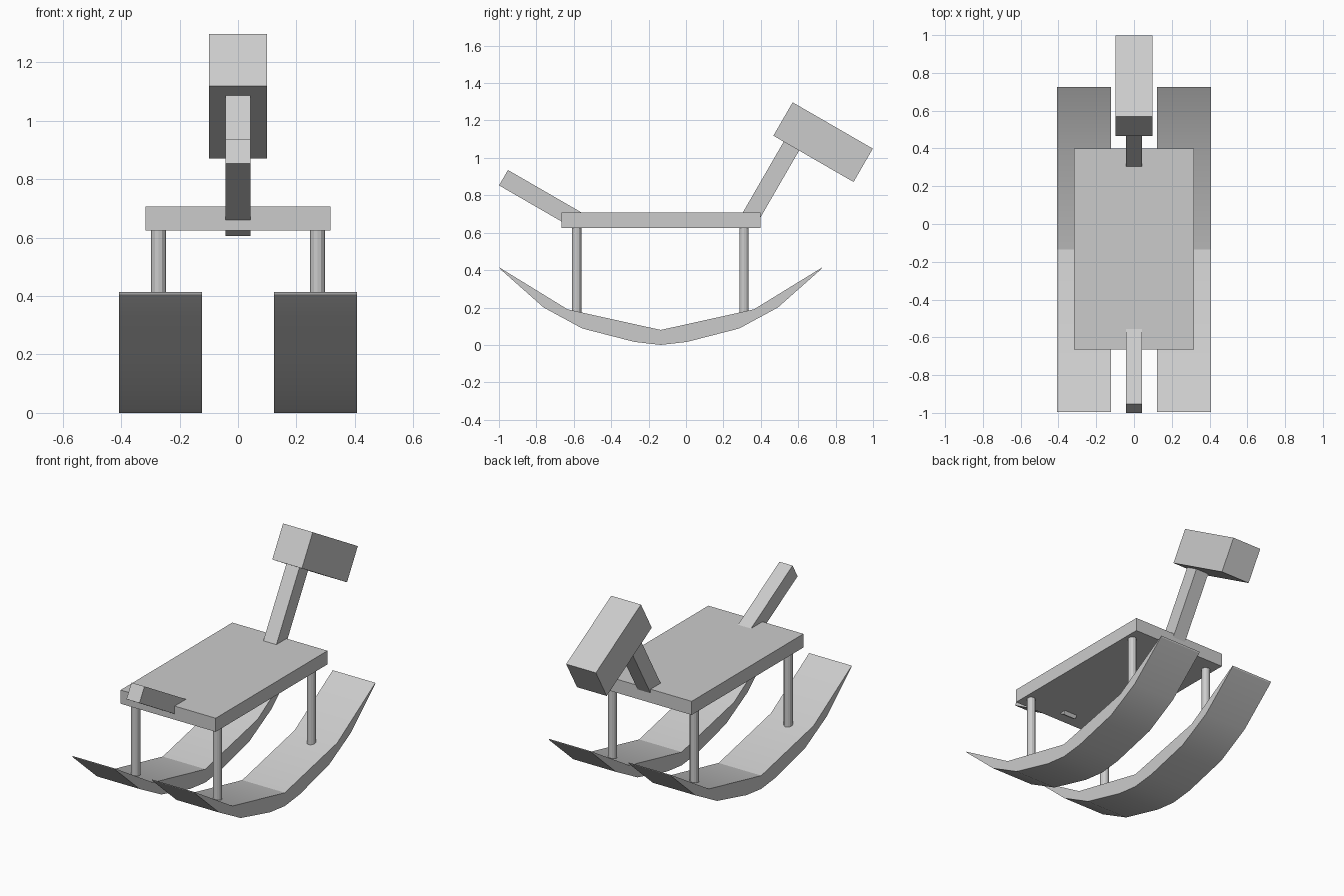
import bpy, bmesh
from math import radians

if "Cube" in bpy.data.objects:
    bpy.data.objects.remove(bpy.data.objects["Cube"])


def box(name, center, size, tilt=0):
    bpy.ops.mesh.primitive_cube_add(size=1, location=center, rotation=(radians(tilt), 0, 0))
    ob = bpy.context.object
    ob.name = name
    ob.scale = size
    bpy.ops.object.transform_apply(location=False, rotation=False, scale=True)
    return ob


def extrude_profile(name, profile, x0, x1):
    bm = bmesh.new()
    face = bm.faces.new([bm.verts.new((x0, y, z)) for y, z in profile])
    ext = bmesh.ops.extrude_face_region(bm, geom=[face])
    verts = [v for v in ext["geom"] if isinstance(v, bmesh.types.BMVert)]
    bmesh.ops.translate(bm, verts=verts, vec=(x1 - x0, 0, 0))
    bmesh.ops.recalc_face_normals(bm, faces=bm.faces)
    mesh = bpy.data.meshes.new(name)
    bm.to_mesh(mesh)
    bm.free()
    ob = bpy.data.objects.new(name, mesh)
    bpy.context.collection.objects.link(ob)
    return ob


# Seat board
box("seat", (0, -0.133, 0.666), (0.634, 1.064, 0.082))

# Tilted tail, neck and head
box("tail", (0, -0.761, 0.77), (0.087, 0.496, 0.095), -30)
box("neck", (0, 0.466, 0.894), (0.087, 0.496, 0.095), 60)
box("head", (0, 0.733, 1.084), (0.198, 0.495, 0.206), -30)

# Curved rockers: half profile as (distance from middle, z), mirrored along y
mid = -0.135
bottom = [(0.14, 0.016), (0.42, 0.088), (0.626, 0.20), (0.858, 0.405)]
top = [(0.861, 0.413), (0.498, 0.19)]
half = bottom + top
profile = ([(mid, 0.0)] + [(mid + d, z) for d, z in half] + [(mid, 0.08)]
           + [(mid - d, z) for d, z in reversed(half)])
for side, s in (("left", -1), ("right", 1)):
    ob = extrude_profile("rocker_" + side, profile, s * 0.123, s * 0.407)
    bpy.ops.object.select_all(action='DESELECT')
    ob.select_set(True)
    bpy.context.view_layer.objects.active = ob
    bpy.ops.object.shade_smooth_by_angle(angle=radians(23))

    # Round legs between rocker and seat
    for end, y in (("front", -0.585), ("back", 0.31)):
        bpy.ops.mesh.primitive_cylinder_add(vertices=12, radius=0.025, depth=0.49,
                                            location=(s * 0.272, y, 0.395))
        bpy.context.object.name = f"leg_{end}_{side}"
